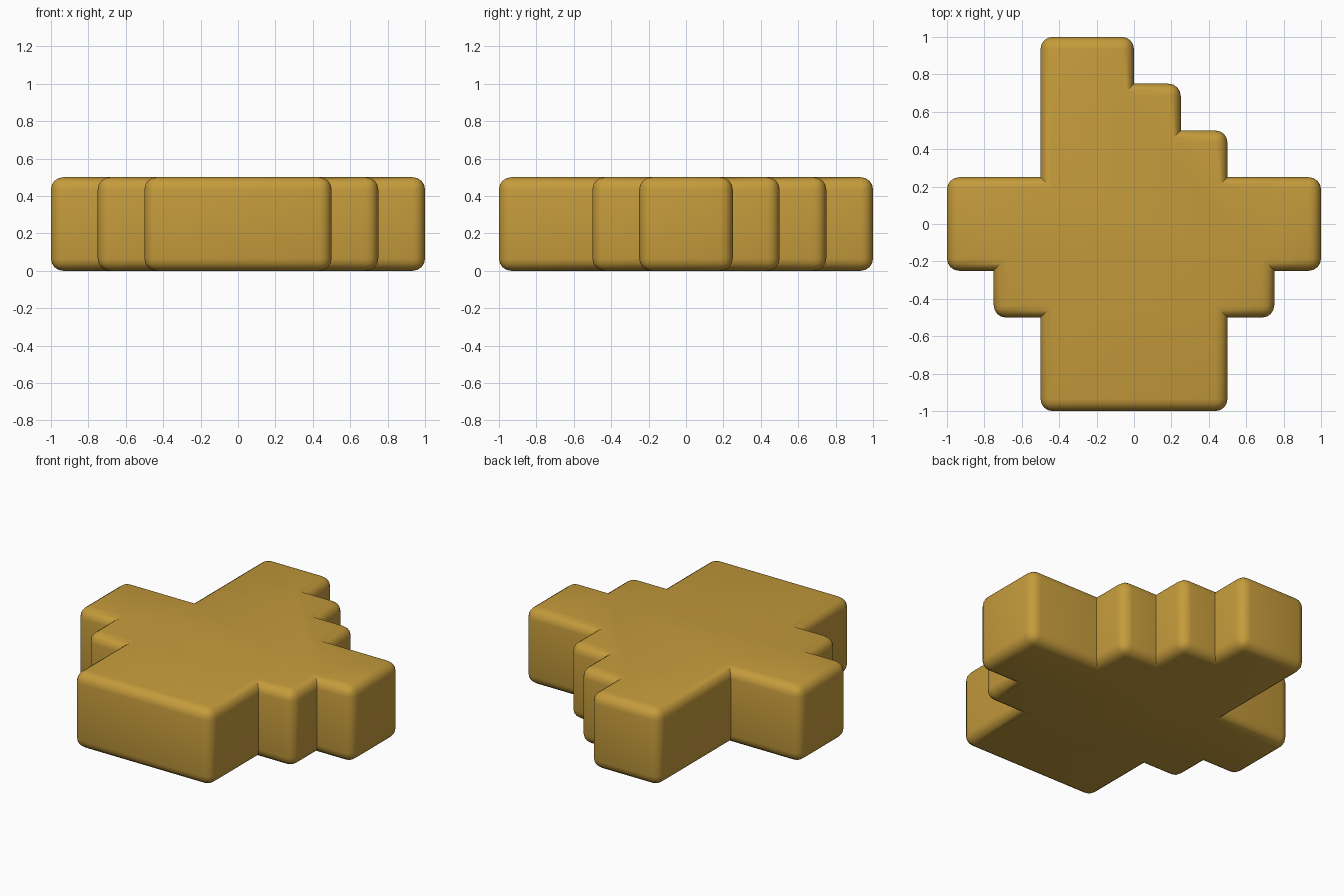
import bpy, bmesh

if "Cube" in bpy.data.objects:
    bpy.data.objects.remove(bpy.data.objects["Cube"])

R = 0.065  # edge rounding
H = 0.5    # slab height

# Stepped outline seen from above, counter-clockwise
outline = [(-.5, -1), (.5, -1), (.5, -.5), (.75, -.5), (.75, -.25), (1, -.25),
           (1, .25), (.5, .25), (.5, .5), (.25, .5), (.25, .75), (0, .75),
           (0, 1), (-.5, 1), (-.5, .25), (-1, .25), (-1, -.25), (-.75, -.25),
           (-.75, -.5), (-.5, -.5)]

# Extrude the outline into a slab
bm = bmesh.new()
base = bm.faces.new([bm.verts.new((x, y, 0)) for x, y in outline])
ext = bmesh.ops.extrude_face_region(bm, geom=[base], use_keep_orig=True)
for v in ext["geom"]:
    if isinstance(v, bmesh.types.BMVert):
        v.co.z = H
bmesh.ops.recalc_face_normals(bm, faces=bm.faces[:])

# Round the rims and outer corners; inner corners stay sharp
convex = [e for e in bm.edges if e.is_convex]
bmesh.ops.bevel(bm, geom=convex, offset=R, offset_type='OFFSET', segments=4,
                profile=0.5, affect='EDGES', clamp_overlap=True)
bmesh.ops.recalc_face_normals(bm, faces=bm.faces[:])

mesh = bpy.data.meshes.new("stepped_slab")
bm.to_mesh(mesh)
bm.free()
slab = bpy.data.objects.new("stepped_slab", mesh)
bpy.context.collection.objects.link(slab)

# Ochre colour
ochre = bpy.data.materials.new("ochre")
ochre.diffuse_color = (0.56, 0.33, 0.045, 1)
ochre.use_nodes = True
ochre.node_tree.nodes["Principled BSDF"].inputs["Base Color"].default_value = ochre.diffuse_color
mesh.materials.append(ochre)

# Smooth rounding, sharp inner creases
bpy.context.view_layer.objects.active = slab
slab.select_set(True)
bpy.ops.object.shade_smooth_by_angle(angle=0.6)
